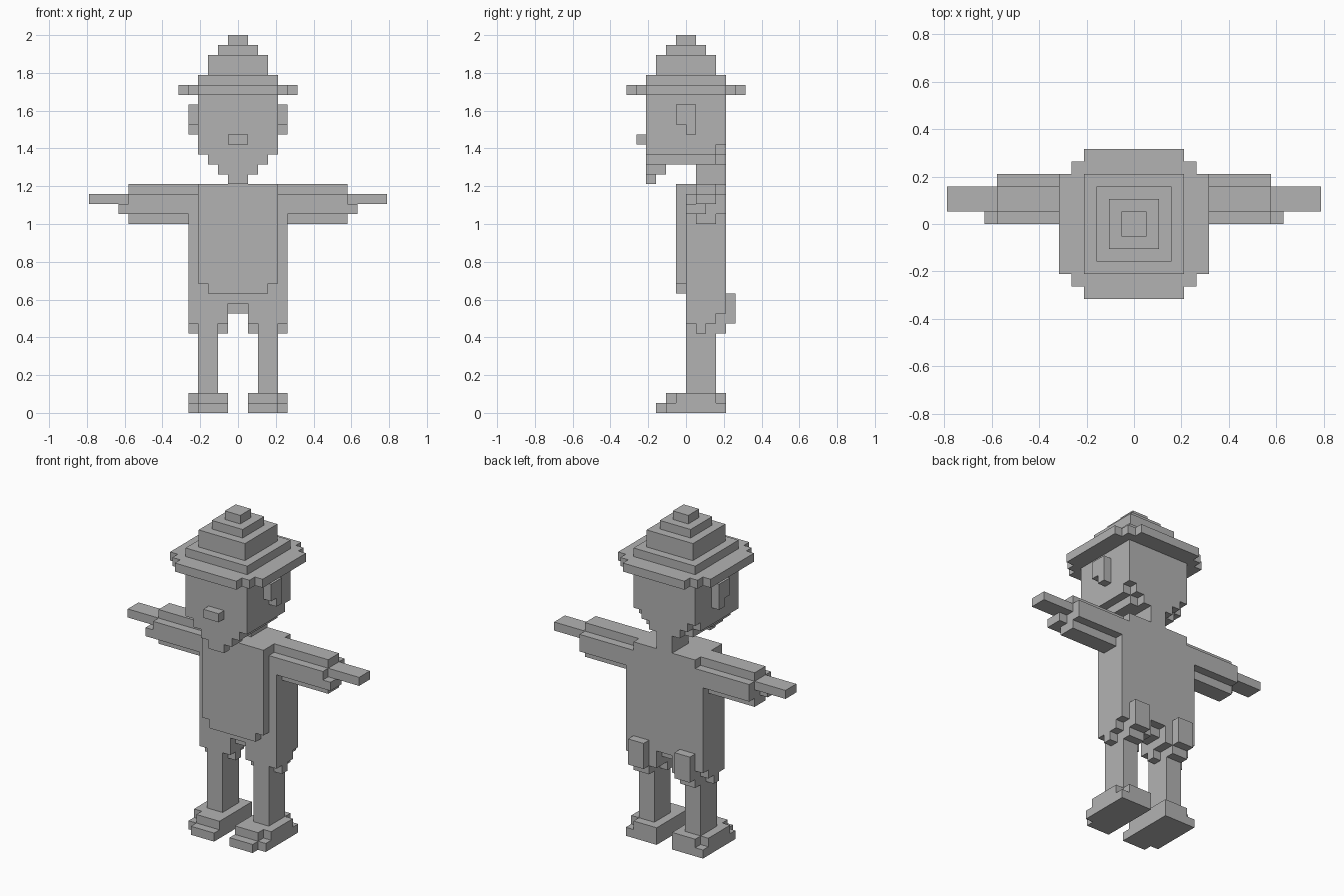
import bpy
import bmesh
import math
from mathutils import Vector

if "Cube" in bpy.data.objects:
    bpy.data.objects.remove(bpy.data.objects["Cube"], do_unlink=True)

U = 2 / 38  # size of one block

grey = bpy.data.materials.new("plain grey")
grey.use_nodes = True
colour = (0.45, 0.45, 0.45, 1)
grey.diffuse_color = colour
grey.node_tree.nodes["Principled BSDF"].inputs["Base Color"].default_value = colour

AXES = [Vector(a) for a in ((1, 0, 0), (0, 1, 0), (0, 0, 1))]


def part(name, boxes, flip=False):
    """Fuse block boxes (x0, x1, y0, y1, z0, z1) into one clean shell."""
    cells = set()
    for x0, x1, y0, y1, z0, z1 in boxes:
        if flip:
            x0, x1 = -x1, -x0
        cells |= {(x, y, z) for x in range(x0, x1)
                  for y in range(y0, y1) for z in range(z0, z1)}
    bm = bmesh.new()
    for cell in cells:
        centre = Vector(cell) + Vector((0.5, 0.5, 0.5))
        for i in range(3):
            u, v = AXES[(i + 1) % 3] / 2, AXES[(i + 2) % 3] / 2
            for side in (1, -1):
                n = AXES[i] * side
                if tuple(int(c + d) for c, d in zip(cell, n)) in cells:
                    continue
                mid = centre + n / 2
                ring = [mid - u - v, mid + u - v, mid + u + v, mid - u + v]
                bm.faces.new([bm.verts.new(p * U) for p in ring[::side]])
    bmesh.ops.remove_doubles(bm, verts=bm.verts[:], dist=U / 100)
    bmesh.ops.dissolve_limit(bm, angle_limit=math.radians(1),
                             verts=bm.verts[:], edges=bm.edges[:])
    mesh = bpy.data.meshes.new(name)
    bm.to_mesh(mesh)
    bm.free()
    mesh.materials.append(grey)
    obj = bpy.data.objects.new(name, mesh)
    bpy.context.collection.objects.link(obj)


def pair(name, boxes):
    part("left_" + name, boxes)
    part("right_" + name, boxes, flip=True)


# Hat: stepped crown over a brim with notched corners
crown = [(-r, r, -r, r, lo, hi) for r, lo, hi in
         ((1, 37, 38), (2, 36, 37), (3, 34, 36), (4, 33, 34))]
brim = [(-r, r, r - 10, 10 - r, 32, 33) for r in (4, 5, 6)]
part("hat", crown + brim)

# Head, tapering to the chin at the front and to the neck at the back
part("head", [
    (-4, 4, -4, 4, 27, 32),
    (-4, 4, -4, 3, 26, 27), (-3, 3, 3, 4, 26, 27),
    (-3, 3, -4, 3, 25, 26), (-2, 2, 3, 4, 25, 26),
    (-2, 2, -4, -2, 24, 25), (-1, 1, -4, -3, 23, 24),
])
part("neck", [(-1, 1, 1, 4, 23, 25)])
part("nose", [(-1, 1, -5, -4, 27, 28)])
pair("ear", [(4, 5, -1, 1, 29, 31), (4, 5, 0, 1, 28, 29)])

# Torso and the raised belly panel
part("torso", [(-5, 5, 0, 4, 11, 22), (-4, 4, 0, 4, 22, 23),
               (-1, 1, 1, 3, 10, 11)])
part("belly_panel", [(-4, 4, -1, 0, 13, 23), (-3, 3, -1, 0, 12, 13)])

# Arms with a rounded section, flat hands and thumbs
pair("arm", [(4, 11, 1, 3, 19, 23), (5, 11, 0, 4, 20, 22)])
pair("hand", [(11, 15, 1, 3, 21, 22), (11, 12, 0, 2, 20, 21)])

# Shorts with a ragged hem and back pockets
pair("shorts_leg", [
    (1, 5, 0, 4, 10, 11), (1, 5, 0, 3, 9, 10), (1, 4, 3, 4, 9, 10),
    (1, 5, 1, 2, 8, 9), (2, 4, 0, 4, 8, 9),
])
pair("back_pocket", [(2, 4, 4, 5, 9, 12)])

# Legs and feet
pair("leg", [(2, 4, 0, 3, 2, 8)])
pair("foot", [
    (1, 5, -2, 4, 0, 1), (1, 4, -3, -2, 0, 1),
    (1, 4, -2, 4, 1, 2), (4, 5, -1, 3, 1, 2),
])
